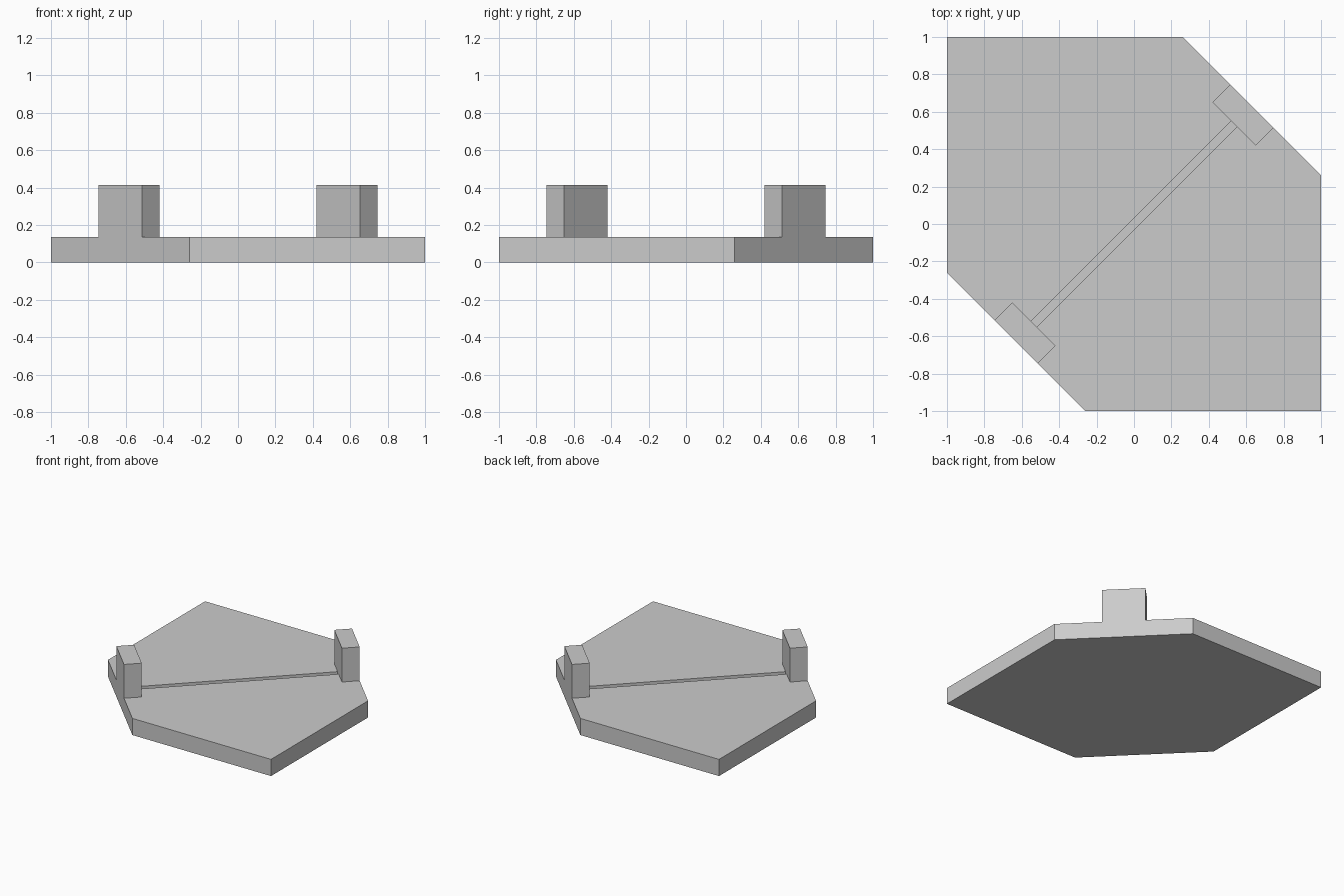
import bpy
import bmesh
from math import pi
from mathutils import Matrix

if "Cube" in bpy.data.objects:
    bpy.data.objects.remove(bpy.data.objects["Cube"], do_unlink=True)

BASE_TOP, POST_TOP = 0.137, 0.415
CORNER = 0.26            # where the chamfers meet the straight edges
EDGE = (1 + CORNER) / 2 ** 0.5   # distance from centre to a chamfer
POST_DEPTH, POST_WIDTH = 0.134, 0.328
GROOVE_WIDTH, GROOVE_DEPTH = 0.044, 0.03

grey = bpy.data.materials.new("plain grey")
grey.use_nodes = True
colour = (0.6, 0.6, 0.6, 1)
grey.diffuse_color = colour
grey.node_tree.nodes["Principled BSDF"].inputs["Base Color"].default_value = colour


def add_object(name, bm):
    bmesh.ops.recalc_face_normals(bm, faces=bm.faces)
    mesh = bpy.data.meshes.new(name)
    bm.to_mesh(mesh)
    bm.free()
    mesh.materials.append(grey)
    obj = bpy.data.objects.new(name, mesh)
    bpy.context.collection.objects.link(obj)
    return obj


def diagonal_box(name, along, length, width, low, high):
    """Box centred at a distance along the x = y diagonal."""
    bm = bmesh.new()
    bmesh.ops.create_cube(bm, size=1, matrix=(
        Matrix.Rotation(pi / 4, 4, "Z")
        @ Matrix.Translation((along, 0, (low + high) / 2))
        @ Matrix.Diagonal((length, width, high - low, 1))))
    return add_object(name, bm)


def combine(target, tool, operation):
    mod = target.modifiers.new(tool.name, "BOOLEAN")
    mod.operation = operation
    mod.solver = "EXACT"
    mod.object = tool
    tool.hide_render = True
    tool.hide_set(True)


# Base plate: square with two opposite corners cut off
half = [(-1, 1), (CORNER, 1), (1, CORNER)]
outline = half + [(-x, -y) for x, y in half]
bm = bmesh.new()
face = bm.faces.new([bm.verts.new((x, y, 0)) for x, y in outline])
extruded = bmesh.ops.extrude_face_region(bm, geom=[face], use_keep_orig=True)
bmesh.ops.translate(bm, vec=(0, 0, BASE_TOP), verts=[
    v for v in extruded["geom"] if isinstance(v, bmesh.types.BMVert)])
base = add_object("base_plate", bm)

# Shallow groove running between the posts
inner = EDGE - POST_DEPTH
cutter = diagonal_box("groove_cutter", 0, 2 * inner, GROOVE_WIDTH,
                      BASE_TOP - GROOVE_DEPTH, BASE_TOP + 0.1)
combine(base, cutter, "DIFFERENCE")

# Upright posts flush with the cut corners
for name, side in (("back_left_post", 1), ("front_right_post", -1)):
    diagonal_box(name, side * (EDGE - POST_DEPTH / 2), POST_DEPTH, POST_WIDTH,
                 BASE_TOP, POST_TOP)
